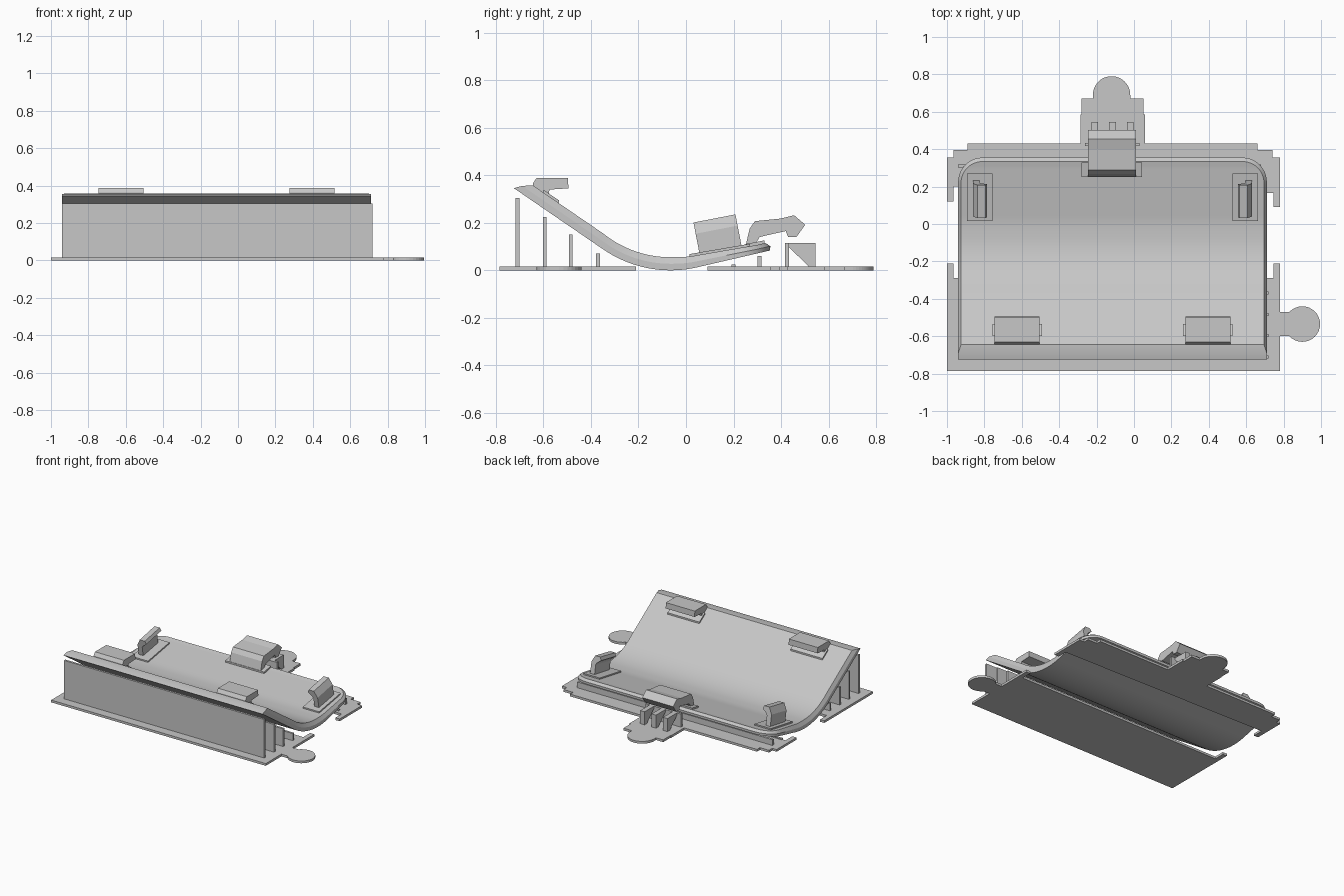
import bpy, bmesh, math

if "Cube" in bpy.data.objects:
    bpy.data.objects.remove(bpy.data.objects["Cube"])

grey = bpy.data.materials.new("light_grey")
grey.diffuse_color = (0.57, 0.57, 0.57, 1)
grey.use_nodes = True
grey.node_tree.nodes["Principled BSDF"].inputs["Base Color"].default_value = grey.diffuse_color


def finish(name, bm, smooth=False):
    bmesh.ops.recalc_face_normals(bm, faces=bm.faces)
    mesh = bpy.data.meshes.new(name)
    bm.to_mesh(mesh)
    bm.free()
    mesh.materials.append(grey)
    ob = bpy.data.objects.new(name, mesh)
    bpy.context.collection.objects.link(ob)
    if smooth:
        bpy.ops.object.select_all(action='DESELECT')
        ob.select_set(True)
        bpy.context.view_layer.objects.active = ob
        bpy.ops.object.shade_smooth_by_angle(angle=math.radians(25))
    return ob


def prism(name, pts, lo, hi, place):
    """Extrude a 2D outline from lo to hi; place maps (a, b, depth) to xyz."""
    bm = bmesh.new()
    rings = [[bm.verts.new(place(a, b, d)) for a, b in pts] for d in (lo, hi)]
    n = len(pts)
    for r in rings:
        bm.faces.new(r)
    for i in range(n):
        j = (i + 1) % n
        bm.faces.new((rings[0][i], rings[0][j], rings[1][j], rings[1][i]))
    return finish(name, bm)


def flat(name, pts, lo, hi):
    return prism(name, pts, lo, hi, lambda a, b, d: (a, b, d))


def side(name, pts, x0, x1):
    return prism(name, pts, x0, x1, lambda a, b, d: (d, a, b))


def box(name, x0, x1, y0, y1, z0, z1):
    return flat(name, [(x0, y0), (x1, y0), (x1, y1), (x0, y1)], z0, z1)


def arc(cx, cy, r, a0, a1, n=24):
    return [(cx + r * math.cos(math.radians(a0 + (a1 - a0) * i / n)),
             cy + r * math.sin(math.radians(a0 + (a1 - a0) * i / n))) for i in range(n + 1)]


# Underside of the curved tray: front slope, bottom arc, gentle rear slope
R, CY, A0, A1 = 0.5, -0.065, math.radians(-34.4), math.radians(13)


def under(y):
    y0, y1 = CY + R * math.sin(A0), CY + R * math.sin(A1)
    yc = min(max(y, y0), y1)
    slope = math.tan(math.asin((yc - CY) / R))
    z = R - math.sqrt(R * R - (yc - CY) ** 2)
    return z + slope * (y - yc), slope


def over(y, f=1.0):
    z, s = under(y)
    t = 0.055 - 0.02 * min(max((y + 0.05) / 0.35, 0), 1)
    return z + f * t * math.sqrt(1 + s * s)


def half_width(y, end, w, r=0.13):
    d = max(0, y - (end - r))
    return w - r + math.sqrt(max(r * r - d * d, 0))


# Base plates with locking arms and round jigsaw tabs
T = 0.017
flat("front_base", [(-1, -0.785), (0.78, -0.785), (0.78, -0.6)]
     + arc(0.9, -0.535, 0.095, -137, 137)
     + [(0.78, -0.47), (0.78, -0.21), (0.745, -0.21), (0.745, -0.29),
        (-0.965, -0.29), (-0.965, -0.21), (-1, -0.21)], 0, T)
flat("back_base", [(-0.965, 0.2), (0.745, 0.165), (0.745, 0.09), (0.78, 0.09),
                   (0.78, 0.355), (0.74, 0.355), (0.74, 0.395), (0.66, 0.395), (0.66, 0.43),
                   (0.06, 0.43), (0.06, 0.585), (0.05, 0.585), (0.05, 0.67), (-0.02, 0.67)]
     + arc(-0.12, 0.69, 0.1, 0, 180)
     + [(-0.22, 0.67), (-0.28, 0.67), (-0.28, 0.585), (-0.285, 0.585), (-0.285, 0.43),
        (-0.89, 0.43), (-0.89, 0.395), (-0.965, 0.395), (-0.965, 0.355), (-1, 0.355),
        (-1, 0.12), (-0.965, 0.12)], 0, T)

# Curved tray: six-sided cross-section swept along y, with rounded back corners
XC = -0.115
bm = bmesh.new()
rings = []
N = 72
for i in range(N + 1):
    u = i / N
    u = u if u < 0.5 else 0.5 + 0.5 * math.sin((u - 0.5) * math.pi)  # denser at the rounded end
    yb, ym, yt = (s + (e - s) * u for s, e in ((-0.725, 0.354), (-0.69, 0.355), (-0.645, 0.334)))
    wb = half_width(yb, 0.354, 0.825)
    wm = half_width(ym, 0.355, 0.825)
    wt = half_width(yt, 0.334, 0.81, 0.115)
    zb, zm, zt = under(yb)[0], over(ym, 0.5), over(yt)
    rings.append([bm.verts.new((XC + w, y, z)) for w, y, z in (
        (-wb, yb, zb), (wb, yb, zb), (wm, ym, zm), (wt, yt, zt), (-wt, yt, zt), (-wm, ym, zm))])
for a, b in zip(rings, rings[1:]):
    for k in range(6):
        m = (k + 1) % 6
        bm.faces.new((a[k], a[m], b[m], b[k]))
for r in (rings[0], rings[-1]):
    bm.faces.new((r[0], r[1], r[2], r[5]))
    bm.faces.new((r[5], r[2], r[3], r[4]))
finish("curved_tray", bm, True)

# Support walls under the tray
for k, (y, h, x0, x1) in enumerate([
        (-0.71, 0.305, -0.94, 0.72), (-0.595, 0.225, -0.94, 0.72), (-0.485, 0.15, -0.94, 0.72),
        (-0.37, 0.07, -0.94, 0.72), (0.2, 0.025, -0.94, 0.7), (0.31, 0.06, -0.94, 0.68)]):
    box(f"support_wall_{k + 1}", x0, x1, y - 0.008, y + 0.008, T * 0.5, h)


def pad(name, x0, x1, y0, y1, t=0.012):
    """Thin mounting pad lying on the tray surface."""
    side(name, [(y0, over(y0) - 0.01), (y1, over(y1) - 0.01),
                (y1, over(y1) + t), (y0, over(y0) + t)], x0, x1)


# Front hooks on the high edge
for k, x in enumerate((-0.625, 0.395)):
    side(f"front_hook_{k + 1}", [(-0.645, 0.335), (-0.645, 0.365), (-0.63, 0.388), (-0.497, 0.388),
                                 (-0.495, 0.345), (-0.575, 0.34), (-0.58, 0.3), (-0.62, 0.32)],
         x - 0.12, x + 0.12)
    pad(f"front_hook_pad_{k + 1}", x - 0.132, x + 0.132, -0.6, -0.535)

# Side hooks: upright leg bending inward, tilted with the rear slope
TILT = math.radians(11)
SECTION = [(0.037, 0), (0.037, 0.1), (0.012, 0.148), (-0.03, 0.148),
           (-0.04, 0.125), (-0.008, 0.1), (0, 0.085), (0, 0)]
for k, (x, s) in enumerate(((-0.825, -1), (0.595, 1))):
    def tilted(a, b, d, x=x, s=s):
        return (x + s * a, 0.148 + d * math.cos(TILT) - b * math.sin(TILT),
                0.073 + d * math.sin(TILT) + b * math.cos(TILT))
    prism(f"side_hook_{k + 1}", SECTION, -0.09, 0.09, tilted)
    pad(f"side_hook_pad_{k + 1}", x - 0.068, x + 0.068, 0.015, 0.27, 0.01)

# Rear latch arching over the tray's back edge
side("rear_latch", [(0.25, 0.1), (0.268, 0.175), (0.29, 0.207), (0.4, 0.218), (0.455, 0.232),
                    (0.502, 0.192), (0.465, 0.14), (0.43, 0.14), (0.42, 0.165),
                    (0.36, 0.152), (0.31, 0.14), (0.285, 0.1)], -0.245, 0.012)
pad("rear_latch_pad", -0.28, 0.042, 0.25, 0.33)

# Latch stand: small wall and three triangular brackets
box("latch_wall", -0.262, 0.03, 0.417, 0.434, T * 0.5, 0.115)
for k, x in enumerate((-0.21, -0.115, -0.02)):
    side(f"latch_bracket_{k + 1}", [(0.43, 0.115), (0.43, 0.1), (0.52, T - 0.003),
                                    (0.545, T - 0.003), (0.545, 0.115)], x - 0.018, x + 0.018)
